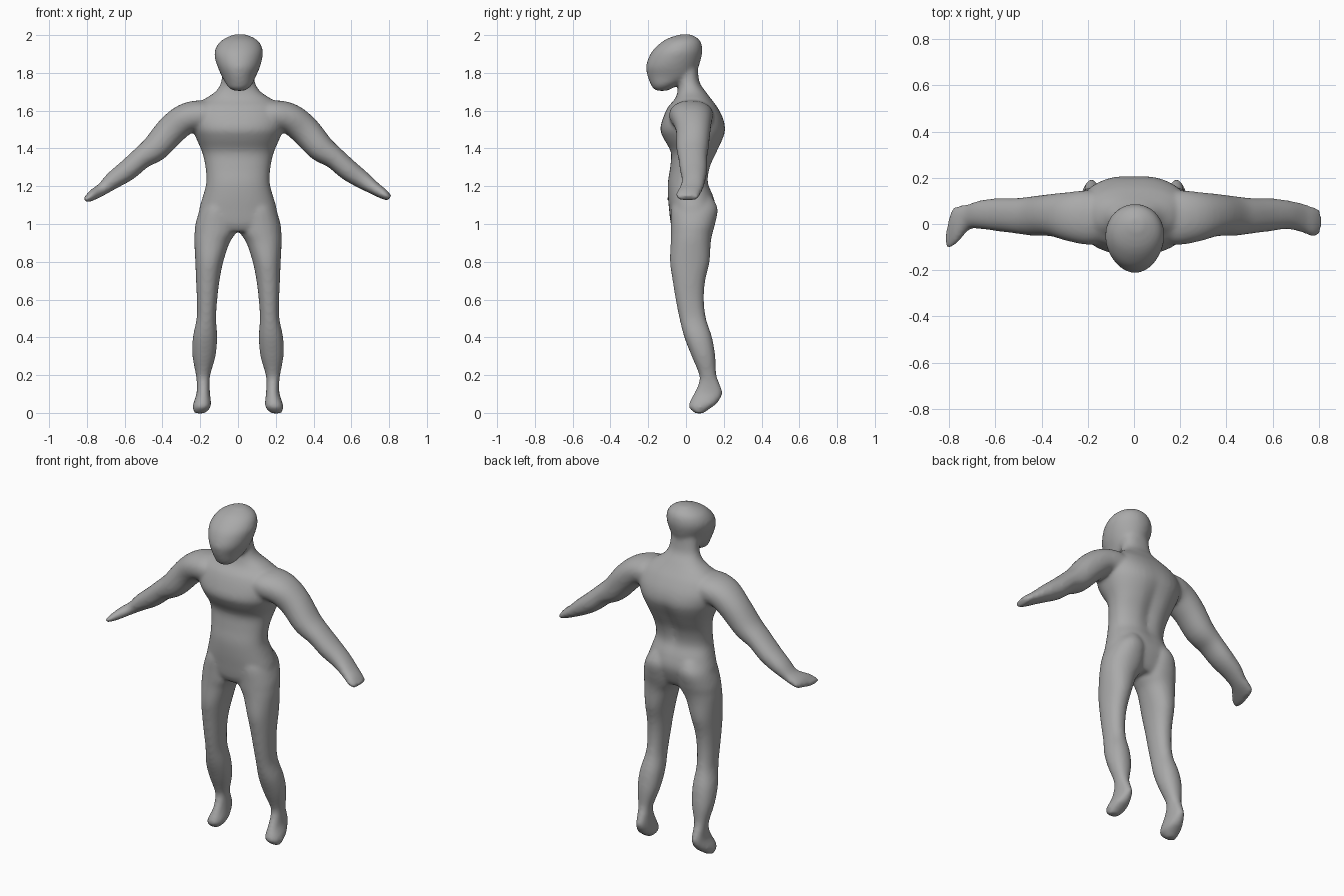
import bpy, bmesh, math
from mathutils import Vector

cube = bpy.data.objects.get("Cube")
if cube:
    bpy.data.objects.remove(cube, do_unlink=True)

bm = bmesh.new()
SIDES = 40


def refine(rows, steps=4):
    """Smooth interpolation between the given sections."""
    out = []
    for i in range(len(rows) - 1):
        a, b = rows[max(i - 1, 0)], rows[i]
        c, d = rows[i + 1], rows[min(i + 2, len(rows) - 1)]
        for s in range(steps):
            t = s / steps
            out.append([q + t / 2 * (r - p + t * (2 * p - 5 * q + 4 * r - w
                        + t * (3 * (q - r) + w - p)))
                        for p, q, r, w in zip(a, b, c, d)])
    return out + [list(rows[-1])]


def loft(rings):
    """Closed skin through rings of points."""
    loops = [[bm.verts.new(p) for p in ring] for ring in rings]
    for a, b in zip(loops, loops[1:]):
        for i in range(SIDES):
            j = (i + 1) % SIDES
            bm.faces.new((a[i], a[j], b[j], b[i]))
    bm.faces.new(loops[0][::-1])
    bm.faces.new(loops[-1])


def ring(center, u, v, power=2.0, groove=0.0):
    """Superellipse section; groove dents the +v side in the middle."""
    points = []
    for i in range(SIDES):
        a = math.tau * i / SIDES
        c, s = math.cos(a), math.sin(a)
        x = math.copysign(abs(c) ** (2 / power), c)
        y = math.copysign(abs(s) ** (2 / power), s)
        if y > 0:
            y -= groove * math.exp(-(x / 0.22) ** 2)
        points.append(center + u * x + v * y)
    return points


def flat_rings(rows, power=2.0, groove=None):
    """Horizontal sections from rows of (z, x min, x max, y min, y max)."""
    out = []
    for z, x0, x1, y0, y1 in refine(rows):
        dent = groove(z) if groove else 0
        out.append(ring(Vector(((x0 + x1) / 2, (y0 + y1) / 2, z)),
                        Vector(((x1 - x0) / 2, 0, 0)),
                        Vector((0, (y1 - y0) / 2, 0)), power, dent))
    return out


# Torso and neck: z, half width, front, back
torso = [(1.84, .08, -.05, .06), (1.75, .09, -.04, .072),
         (1.70, .12, -.045, .105), (1.66, .18, -.06, .135),
         (1.62, .23, -.095, .165), (1.56, .25, -.122, .197),
         (1.50, .24, -.136, .211), (1.45, .22, -.117, .2),
         (1.38, .19, -.08, .168), (1.30, .172, -.084, .132),
         (1.22, .168, -.096, .12), (1.15, .185, -.096, .145),
         (1.08, .205, -.09, .158), (1.0, .21, -.08, .135),
         (.96, .17, -.06, .11)]
loft(flat_rings([(z, -w, w, f, b) for z, w, f, b in torso], 2.3,
                lambda z: 0.16 * math.exp(-((z - 1.33) / 0.13) ** 2)))

# Head, turned slightly to one side
head = [(1.705, -.02, .035, -.155, -.1), (1.72, -.048, .058, -.176, -.07),
        (1.74, -.062, .076, -.187, -.03), (1.78, -.085, .094, -.203, .045),
        (1.83, -.107, .116, -.212, .066), (1.88, -.123, .129, -.198, .081),
        (1.92, -.122, .131, -.175, .087), (1.96, -.1, .115, -.133, .08),
        (1.985, -.065, .085, -.09, .06), (2.004, -.02, .04, -.03, .025)]
loft(flat_rings(head))

# Legs and feet: z, inner x, outer x, front, back
leg = [(1.14, .03, .16, -.06, .14), (1.08, .01, .2, -.08, .168),
       (1.0, .004, .225, -.081, .154), (.95, .014, .23, -.081, .14),
       (.9, .045, .231, -.081, .131), (.8, .078, .226, -.085, .125),
       (.7, .098, .222, -.071, .102), (.6, .11, .218, -.055, .095),
       (.5, .116, .219, -.035, .106), (.4, .11, .239, -.009, .138),
       (.3, .119, .241, .03, .155), (.2, .147, .223, .07, .161),
       (.15, .15, .218, .064, .18), (.1, .148, .22, .04, .193),
       (.05, .142, .237, .016, .163), (.025, .148, .24, .017, .13),
       (-.003, .175, .23, .05, .09)]
for side in (1, -1):
    loft(flat_rings([(z, side * a, side * b, f, k)
                     for z, a, b, f, k in leg], 2.15))

# Arms: x, z, radius, front, back; the hands differ
arm = [(.12, 1.575, .07, -.08, .13), (.2, 1.575, .08, -.09, .145),
       (.28, 1.555, .081, -.075, .138), (.355, 1.495, .08, -.053, .13),
       (.435, 1.405, .073, -.051, .12), (.51, 1.35, .059, -.041, .112),
       (.585, 1.285, .056, -.032, .112), (.66, 1.232, .047, -.022, .103)]
left_hand = [(.725, 1.187, .034, -.036, .09), (.768, 1.16, .028, -.053, .076),
             (.802, 1.136, .017, -.048, .066)]
right_hand = [(.715, 1.187, .034, -.025, .086), (.762, 1.158, .029, -.08, .078),
              (.787, 1.14, .023, -.1, .06), (.812, 1.126, .015, -.105, -.04)]
for side, hand in ((1, left_hand), (-1, right_hand)):
    rows = refine(arm + hand)
    rings = []
    for i, (x, z, r, f, b) in enumerate(rows):
        p, q = rows[max(i - 1, 0)], rows[min(i + 1, len(rows) - 1)]
        way = Vector((q[0] - p[0], 0, q[1] - p[1])).normalized()
        rings.append(ring(Vector((side * x, (f + b) / 2, z)),
                          Vector((-side * way.z, 0, way.x)) * r,
                          Vector((0, (b - f) / 2, 0)), 2.15))
    loft(rings)

bmesh.ops.recalc_face_normals(bm, faces=bm.faces)
mesh = bpy.data.meshes.new("body")
bm.to_mesh(mesh)
bm.free()
body = bpy.data.objects.new("body", mesh)
bpy.context.collection.objects.link(body)

# Plain grey skin
grey = bpy.data.materials.new("plain grey")
grey.use_nodes = True
colour = (0.4, 0.4, 0.4, 1)
grey.diffuse_color = colour
grey.node_tree.nodes["Principled BSDF"].inputs["Base Color"].default_value = colour
mesh.materials.append(grey)

# Fuse the parts into one soft surface
fuse = body.modifiers.new("fuse", "REMESH")
fuse.mode = "VOXEL"
fuse.voxel_size = 0.01
fuse.use_smooth_shade = True
soften = body.modifiers.new("soften", "SMOOTH")
soften.factor = 0.5
soften.iterations = 10
for face in mesh.polygons:
    face.use_smooth = True
